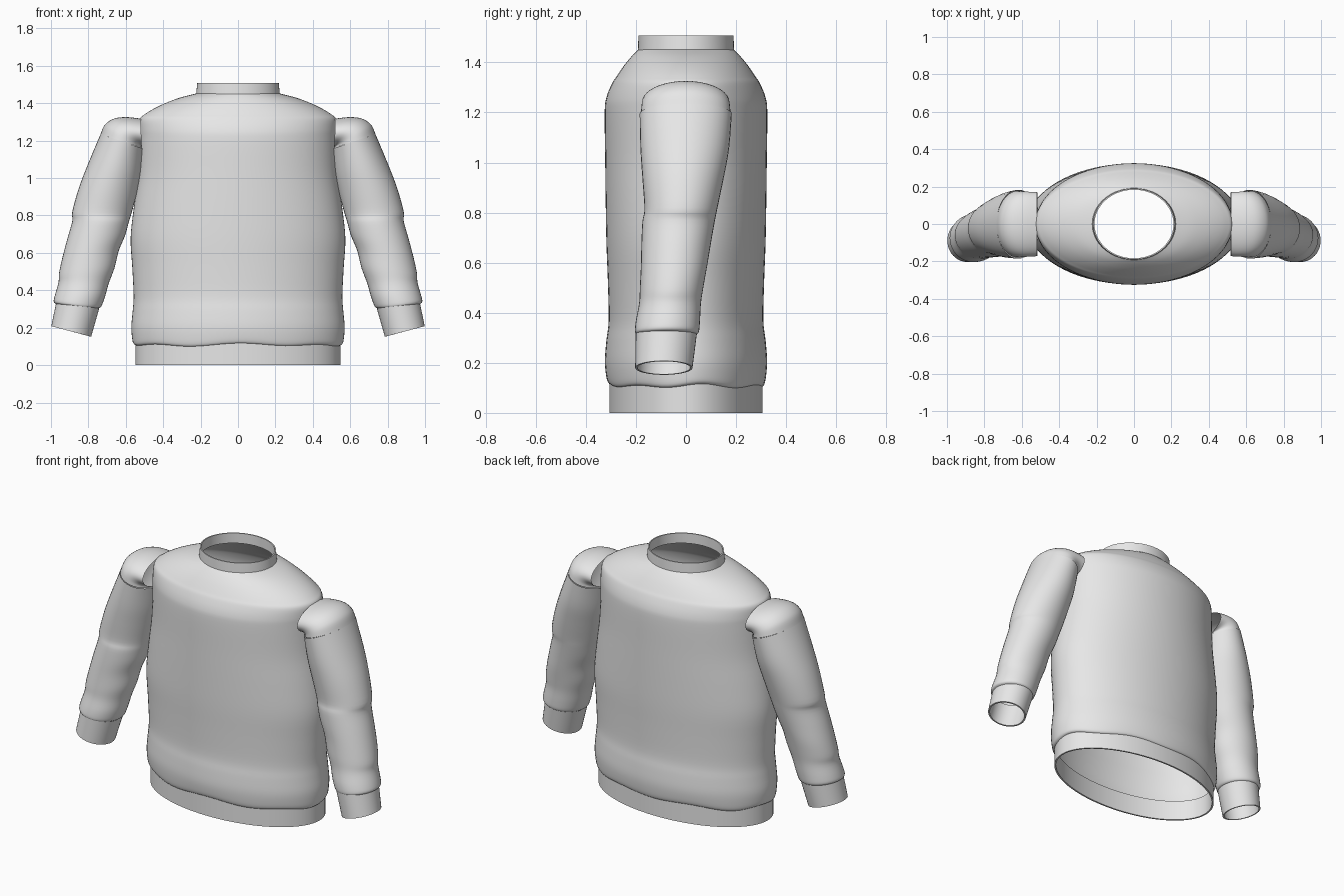
import bpy, bmesh, math

cloth = bpy.data.materials.new("light grey cloth")
cloth.diffuse_color = (0.8, 0.8, 0.8, 1)


def refine(rows, steps):
    """Catmull-Rom interpolation through rows of numbers."""
    out = []
    for i in range(len(rows) - 1):
        a, b = rows[max(i - 1, 0)], rows[i]
        c, d = rows[i + 1], rows[min(i + 2, len(rows) - 1)]
        for s in range(steps):
            t = s / steps
            out.append([0.5 * (2 * q + (r - p) * t + (2 * p - 5 * q + 4 * r - w) * t * t
                               + (3 * q - p - 3 * r + w) * t ** 3)
                        for p, q, r, w in zip(a, b, c, d)])
    return out + [list(rows[-1])]


def loft(name, rings, mirror=False):
    """Skin a list of closed point rings into an open smooth tube."""
    bm = bmesh.new()
    loops = [[bm.verts.new(p) for p in ring] for ring in rings]
    n = len(loops[0])
    for lo, hi in zip(loops, loops[1:]):
        for i in range(n):
            j = (i + 1) % n
            bm.faces.new((lo[i], lo[j], hi[j], hi[i]))
    bmesh.ops.recalc_face_normals(bm, faces=bm.faces)
    me = bpy.data.meshes.new(name)
    bm.to_mesh(me)
    bm.free()
    me.materials.append(cloth)
    ob = bpy.data.objects.new(name, me)
    bpy.context.collection.objects.link(ob)
    bpy.ops.object.select_all(action='DESELECT')
    ob.select_set(True)
    bpy.context.view_layer.objects.active = ob
    bpy.ops.object.shade_smooth_by_angle(angle=math.radians(40))
    if mirror:
        mod = ob.modifiers.new("mirror", 'MIRROR')
        mod.use_mirror_merge = False
    return ob


def ellipse(z, rx, ry, wave=0.0, n=80):
    """Horizontal ring, with an optional ripple in height."""
    ring = []
    for i in range(n):
        a = math.tau * i / n
        ripple = wave * (math.sin(7 * a) + 0.6 * math.sin(4 * a + 1))
        ring.append((rx * math.cos(a), ry * math.sin(a), z + ripple))
    return ring


def limb_ring(xo, zo, xi, zi, y0, y1, n=40):
    """Tilted ring from its outer and inner points and its depth range."""
    cx, cz, cy = (xo + xi) / 2, (zo + zi) / 2, (y0 + y1) / 2
    ring = []
    for i in range(n):
        c, s = math.cos(math.tau * i / n), math.sin(math.tau * i / n)
        ring.append((cx + c * (xo - xi) / 2, cy + s * (y1 - y0) / 2, cz + c * (zo - zi) / 2))
    return ring


# Torso: height, half width, half depth
body = [(0.105, 0.543, 0.298), (0.115, 0.56, 0.312), (0.15, 0.567, 0.32),
        (0.21, 0.57, 0.324), (0.29, 0.563, 0.318), (0.37, 0.558, 0.309),
        (0.52, 0.565, 0.312), (0.68, 0.574, 0.318), (0.85, 0.556, 0.321),
        (1.02, 0.533, 0.323), (1.20, 0.527, 0.325), (1.26, 0.528, 0.318),
        (1.315, 0.525, 0.296), (1.34, 0.50, 0.280), (1.37, 0.452, 0.260),
        (1.40, 0.39, 0.238), (1.43, 0.31, 0.212), (1.453, 0.22, 0.188)]
loft("torso", [ellipse(z, rx, ry, 0.006 * max(0, 1 - (z - 0.105) / 0.1))
               for z, rx, ry in refine(body, 4)])

# Ribbed waistband and collar, each with a thin inner wall
loft("waistband", [ellipse(z, rx, ry) for z, rx, ry in
                   [(0.125, 0.548, 0.306), (0, 0.548, 0.306),
                    (0, 0.538, 0.296), (0.125, 0.538, 0.296)]])
loft("collar", [ellipse(z, rx, ry) for z, rx, ry in
                [(1.447, 0.224, 0.192), (1.508, 0.218, 0.190),
                 (1.508, 0.211, 0.183), (1.447, 0.212, 0.183)]])

# Sleeve with soft folds: outer x z, inner x z, back and front depth
sleeve = [(0.735, 1.235, 0.50, 1.155, -0.185, 0.183),
          (0.80, 1.08, 0.515, 1.03, -0.182, 0.172),
          (0.85, 0.95, 0.54, 0.92, -0.174, 0.15),
          (0.886, 0.82, 0.57, 0.81, -0.166, 0.125),
          (0.886, 0.77, 0.585, 0.76, -0.174, 0.115),
          (0.914, 0.67, 0.605, 0.69, -0.178, 0.10),
          (0.94, 0.57, 0.638, 0.61, -0.18, 0.085),
          (0.957, 0.49, 0.66, 0.52, -0.184, 0.07),
          (0.96, 0.44, 0.69, 0.44, -0.187, 0.06),
          (0.98, 0.37, 0.71, 0.37, -0.20, 0.056),
          (0.985, 0.338, 0.73, 0.315, -0.204, 0.052),
          (0.97, 0.325, 0.745, 0.303, -0.198, 0.042)]
loft("sleeve", [limb_ring(*r) for r in refine(sleeve, 4)], True)

# Rounded shoulder cap, fanned about the armpit
cap = [(0.735, 1.235, 0.505, 1.157, -0.18, 0.178),
       (0.712, 1.285, 0.508, 1.16, -0.178, 0.176),
       (0.665, 1.317, 0.51, 1.16, -0.176, 0.174),
       (0.60, 1.326, 0.512, 1.16, -0.174, 0.172),
       (0.52, 1.318, 0.515, 1.16, -0.172, 0.17)]
loft("shoulder_cap", [limb_ring(*r) for r in refine(cap, 5)], True)

# Cuff with a thin inner wall
loft("cuff", [limb_ring(*r) for r in
              [(0.972, 0.337, 0.742, 0.303, -0.201, 0.044),
               (0.998, 0.208, 0.785, 0.152, -0.203, 0.026),
               (0.989, 0.206, 0.794, 0.154, -0.194, 0.017),
               (0.963, 0.335, 0.751, 0.305, -0.192, 0.035)]], True)
